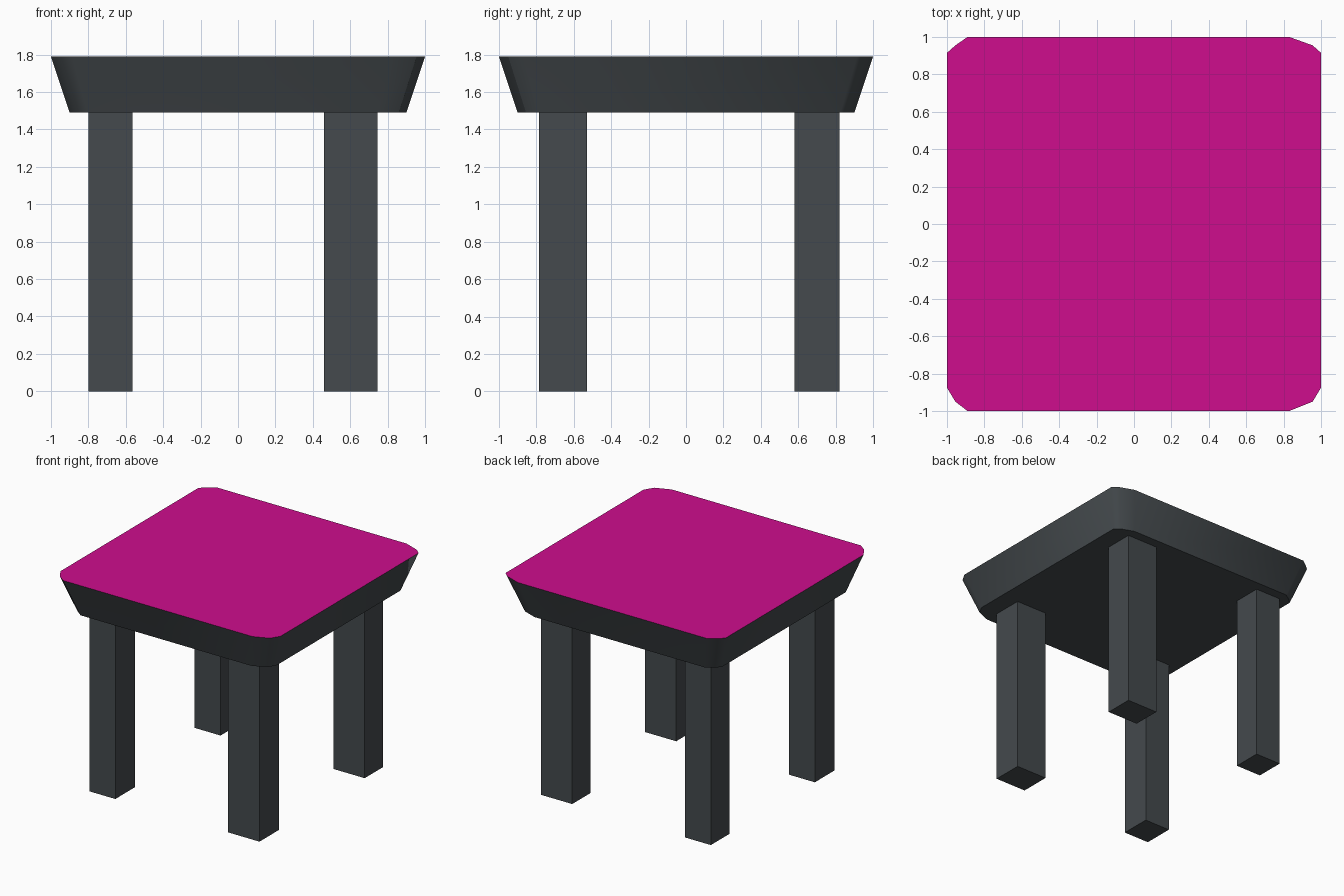
import bpy, bmesh

if "Cube" in bpy.data.objects:
    bpy.data.objects.remove(bpy.data.objects["Cube"])


def material(name, rgb):
    m = bpy.data.materials.new(name)
    m.diffuse_color = (*rgb, 1)
    m.use_nodes = True
    m.node_tree.nodes["Principled BSDF"].inputs["Base Color"].default_value = m.diffuse_color
    return m


charcoal = material("charcoal", (0.058, 0.068, 0.074))
magenta = material("magenta", (0.62, 0.004, 0.27))


def add_object(name, bm, mats):
    mesh = bpy.data.meshes.new(name)
    bm.to_mesh(mesh)
    bm.free()
    for m in mats:
        mesh.materials.append(m)
    obj = bpy.data.objects.new(name, mesh)
    bpy.context.collection.objects.link(obj)
    return obj


# Seat: rounded square slab, tapering inward to the underside
LEG_TOP, SEAT_TOP, TAPER = 1.49, 1.79, 0.9
outline = [(-0.89, -1), (0.83, -1), (0.955, -0.95), (1, -0.875),
           (1, 0.915), (0.955, 0.955), (0.83, 1),
           (-0.89, 1), (-0.955, 0.955), (-1, 0.915),
           (-1, -0.875), (-0.955, -0.95)]
bm = bmesh.new()
low = [bm.verts.new((x * TAPER, y * TAPER, LEG_TOP)) for x, y in outline]
high = [bm.verts.new((x, y, SEAT_TOP)) for x, y in outline]
bm.faces.new(low[::-1])
top = bm.faces.new(high)
top.material_index = 1
n = len(outline)
for i in range(n):
    j = (i + 1) % n
    bm.faces.new((low[i], low[j], high[j], high[i])).smooth = True
# crisp rims and the one hard front right corner
for e in bm.edges:
    a, b = e.verts
    if a.co.z == b.co.z or {a, b} == {low[2], high[2]}:
        e.smooth = False
add_object("seat", bm, [charcoal, magenta])

# Legs: four plain square posts
for side, (x0, x1) in {"left": (-0.80, -0.565), "right": (0.46, 0.745)}.items():
    for end, (y0, y1) in {"front": (-0.785, -0.53), "back": (0.58, 0.82)}.items():
        bm = bmesh.new()
        bmesh.ops.create_cube(bm, size=1)
        for v in bm.verts:
            v.co = (x1 if v.co.x > 0 else x0,
                    y1 if v.co.y > 0 else y0,
                    LEG_TOP if v.co.z > 0 else 0)
        add_object(f"{end}_{side}_leg", bm, [charcoal])
